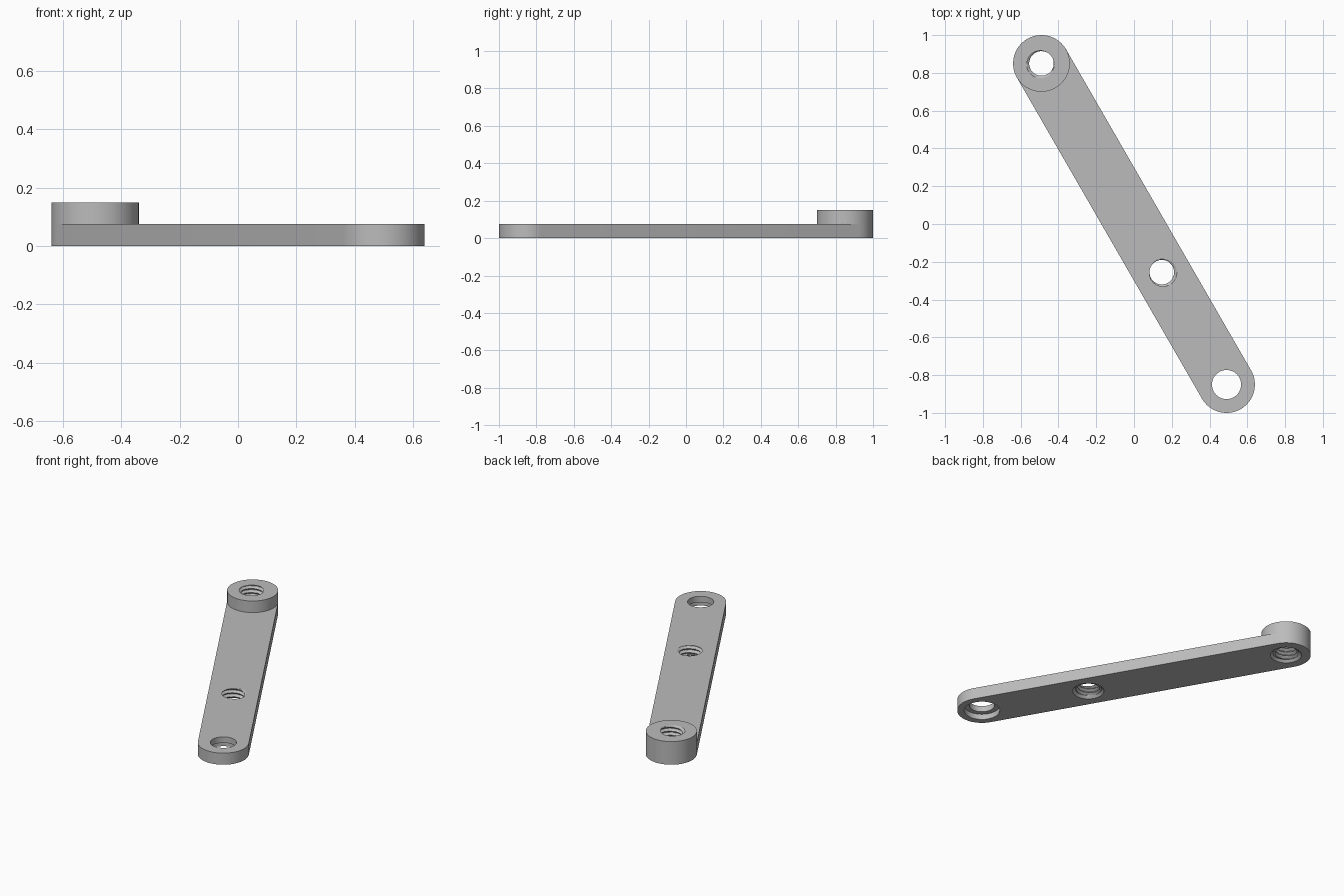
import bpy, bmesh
from math import pi, cos, sin, hypot, atan2, radians
from mathutils import Vector

cube = bpy.data.objects.get("Cube")
if cube:
    bpy.data.objects.remove(cube, do_unlink=True)

grey = bpy.data.materials.new("plain grey")
grey.use_nodes = True
grey.diffuse_color = (0.5, 0.5, 0.5, 1)
grey.node_tree.nodes["Principled BSDF"].inputs["Base Color"].default_value = (0.5, 0.5, 0.5, 1)

RADIUS, THICK, BOSS_TOP = 0.15, 0.075, 0.15
BOSS, END, MIDDLE = (-0.49, 0.85), (0.49, -0.85), (0.147, -0.255)
PITCH, MINOR, MAJOR, SINK, SINK_DEPTH = 0.026, 0.065, 0.08, 0.095, 0.015
SEGS = 64
AIM = atan2(END[1] - BOSS[1], END[0] - BOSS[0])


def ring(centre, z, radius):
    """Closed circle; radius may be a function of the angle."""
    pts = []
    for i in range(SEGS):
        a = AIM + 2 * pi * i / SEGS
        r = radius(a) if callable(radius) else radius
        pts.append(Vector((centre[0] + r * cos(a), centre[1] + r * sin(a), z)))
    return pts


def half_arc(centre, z, start, turn=1):
    return [Vector((centre[0] + RADIUS * cos(start + turn * pi * i / 32),
                    centre[1] + RADIUS * sin(start + turn * pi * i / 32), z))
            for i in range(33)]


def wall(bm, rings, inward=False):
    """Skin a stack of equal loops, listed from bottom to top."""
    rows = [[bm.verts.new(p) for p in loop] for loop in rings]
    for low, high in zip(rows, rows[1:]):
        for i in range(len(low)):
            j = (i + 1) % len(low)
            quad = [low[i], low[j], high[j], high[i]]
            bm.faces.new(quad[::-1] if inward else quad)


def cap(bm, loops, up=True):
    """Flat face with an outline and holes."""
    edges = []
    for loop in loops:
        vs = [bm.verts.new(p) for p in loop]
        edges += [bm.edges.new((vs[i - 1], vs[i])) for i in range(len(vs))]
    made = bmesh.ops.triangle_fill(bm, edges=edges, use_beauty=True,
                                   normal=(0, 0, 1 if up else -1))
    for f in made["geom"]:
        if isinstance(f, bmesh.types.BMFace):
            f.normal_update()
            if (f.normal.z > 0) != up:
                f.normal_flip()


def finish(bm, name):
    bmesh.ops.remove_doubles(bm, verts=bm.verts, dist=0.00005)
    mesh = bpy.data.meshes.new(name)
    bm.to_mesh(mesh)
    bm.free()
    mesh.materials.append(grey)
    obj = bpy.data.objects.new(name, mesh)
    bpy.context.collection.objects.link(obj)
    bpy.ops.object.select_all(action="DESELECT")
    obj.select_set(True)
    bpy.context.view_layer.objects.active = obj
    bpy.ops.object.shade_smooth_by_angle(angle=radians(30))


def thread(z, top, phase):
    """Radius of a V thread that climbs once per turn."""
    def radius(a):
        t = ((z - top) / PITCH - (a - phase) / (2 * pi)) % 1
        v = abs(2 * t - 1)
        return MINOR + (MAJOR - MINOR) * min(1, max(0, (v - 0.12) / 0.76))
    return radius


def threaded_hole(name, centre, top, phase):
    bm = bmesh.new()
    steps = round((top - SINK_DEPTH) / 0.0022)
    rings = [ring(centre, 0, SINK), ring(centre, SINK_DEPTH, MAJOR)]
    for k in range(steps + 1):
        z = SINK_DEPTH + (top - SINK_DEPTH) * k / steps
        rings.append(ring(centre, z, thread(z, top, phase)))
    wall(bm, rings, inward=True)
    finish(bm, name)
    return rings[-1]


boss_rim = threaded_hole("boss_thread", BOSS, BOSS_TOP, radians(225))
middle_rim = threaded_hole("middle_thread", MIDDLE, THICK, radians(-20))

# Stepped plain hole at the far end
BORE, COUNTERBORE, STEP = 0.077, 0.108, 0.036
bm = bmesh.new()
wall(bm, [ring(END, 0, COUNTERBORE), ring(END, STEP, COUNTERBORE),
          ring(END, STEP, BORE), ring(END, THICK, BORE)], inward=True)
finish(bm, "stepped_hole")


# Arm with rounded ends; its top stops at the boss
def outline(z):
    return half_arc(END, z, AIM - pi / 2) + half_arc(BOSS, z, AIM + pi / 2)


bm = bmesh.new()
wall(bm, [outline(0), outline(THICK)])
cap(bm, [outline(0), ring(BOSS, 0, SINK), ring(MIDDLE, 0, SINK),
         ring(END, 0, COUNTERBORE)], up=False)
cap(bm, [half_arc(END, THICK, AIM - pi / 2) + half_arc(BOSS, THICK, AIM + pi / 2, -1),
         middle_rim, ring(END, THICK, BORE)])
finish(bm, "arm")

# Raised round boss
bm = bmesh.new()
wall(bm, [ring(BOSS, THICK, RADIUS), ring(BOSS, BOSS_TOP, RADIUS)])
cap(bm, [ring(BOSS, BOSS_TOP, RADIUS), boss_rim])
finish(bm, "boss")
